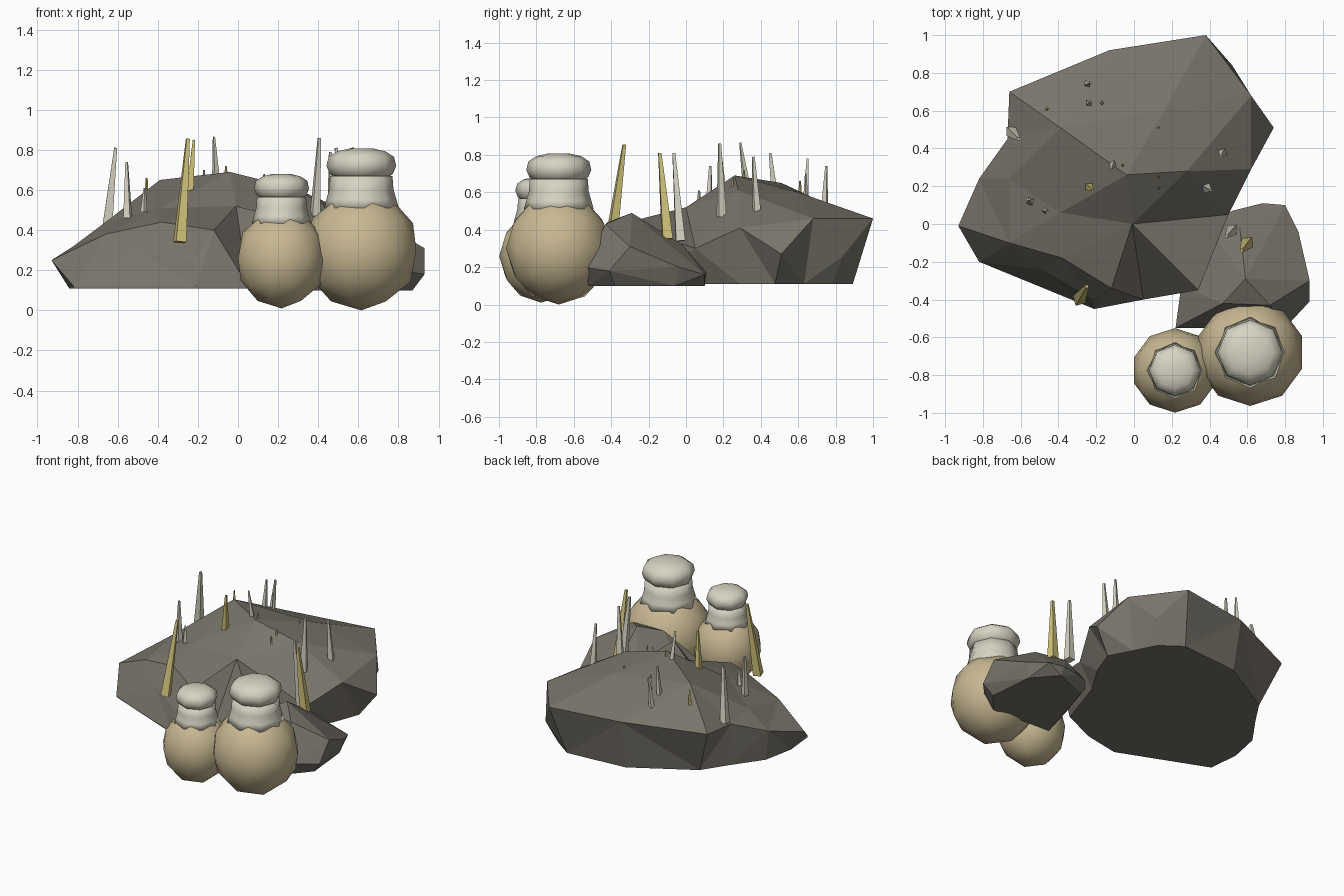
import bpy
import bmesh
import math
from mathutils import Vector
from mathutils.geometry import delaunay_2d_cdt

if "Cube" in bpy.data.objects:
    bpy.data.objects.remove(bpy.data.objects["Cube"], do_unlink=True)


def make_material(name, rgb):
    mat = bpy.data.materials.new(name)
    mat.use_nodes = True
    mat.diffuse_color = (*rgb, 1)
    bsdf = next(n for n in mat.node_tree.nodes if n.type == "BSDF_PRINCIPLED")
    bsdf.inputs["Base Color"].default_value = (*rgb, 1)
    return mat


STONE = make_material("stone_grey_brown", (0.19, 0.175, 0.147))
TAN = make_material("clay_tan", (0.58, 0.48, 0.29))
PALE = make_material("pale_ivory", (0.68, 0.66, 0.54))
STRAW = make_material("straw_yellow", (0.65, 0.56, 0.2))


def finish(bm, name, mat, smooth=False):
    """Turn a bmesh into a named object with one colour."""
    bmesh.ops.recalc_face_normals(bm, faces=bm.faces)
    mesh = bpy.data.meshes.new(name)
    for face in bm.faces:
        face.smooth = smooth
    bm.to_mesh(mesh)
    bm.free()
    mesh.materials.append(mat)
    obj = bpy.data.objects.new(name, mesh)
    bpy.context.scene.collection.objects.link(obj)
    return obj


# Large boulder: faceted top over an outline, with undercut sides
GROUND = 0.11
CENTRE = Vector((-0.05, 0.28))
# x, y, z and how far the foot is pulled in towards the centre
rim = [
    (-.93, -.01, .25, .1), (-.82, -.2, .12, 0), (-.21, -.45, .12, 0),
    (.05, -.4, .12, 0), (.34, -.35, .43, .1), (.5, .05, .3, .14),
    (.62, .29, .41, .1), (.74, .51, .27, .15), (.62, .68, .46, .12),
    (.52, .84, .26, .1), (.38, 1, .46, .15), (-.13, .92, .46, .1),
    (-.66, .7, .43, .2), (-.67, .45, .41, .03), (-.82, .24, .32, .03),
]
crown = [
    (-.66, -.1, .38), (-.66, .24, .44), (-.39, .06, .51), (-.04, .26, .69),
    (.28, .28, .61), (-.01, 0, .52), (.16, .6, .6), (-.39, .51, .65),
    (-.38, -.18, .44), (-.12, -.34, .4), (-.22, -.395, .25), (-.49, -.24, .29),
]
BACK_LEDGE = (8, 10)  # straight edge above the undercut corner


def build_boulder():
    points = [p[:3] for p in rim] + crown
    count = len(rim)
    edges = [(i, (i + 1) % count) for i in range(count)]
    flat = [Vector(p[:2]) for p in points]
    result = delaunay_2d_cdt(flat, edges + [BACK_LEDGE], [], 1, 1e-5)
    bm = bmesh.new()
    top = [bm.verts.new(p) for p in points]
    for tri in result[2]:
        bm.faces.new([top[result[3][i][0]] for i in tri])
    foot = []
    for x, y, z, pull in rim:
        p = Vector((x, y)).lerp(CENTRE, pull)
        foot.append(bm.verts.new((p.x, p.y, GROUND)))
    sides = [bm.faces.new((top[a], foot[a], foot[b], top[b])) for a, b in edges]
    bmesh.ops.triangulate(bm, faces=sides)
    bm.faces.new(foot)
    finish(bm, "large_boulder", STONE)


build_boulder()

# Small boulder: convex stone beside the large one
small_points = [
    (.59, -.29, .49), (.56, -.02, .32), (.47, -.42, .44), (.72, -.43, .43),
    (.22, -.55, .2), (.25, -.33, .23), (.38, 0, .2), (.52, .07, .18),
    (.68, .11, .17), (.8, .1, .16), (.87, -.04, .2), (.93, -.3, .31),
    (.93, -.41, .18), (.8, -.55, .2), (.3, -.5, .1), (.45, 0, .1),
    (.7, .1, .1), (.84, -.06, .1), (.87, -.38, .1), (.75, -.52, .1),
]
bm = bmesh.new()
for p in small_points:
    bm.verts.new(p)
hull = bmesh.ops.convex_hull(bm, input=bm.verts)
bmesh.ops.delete(bm, geom=list(set(hull["geom_interior"])), context="VERTS")
finish(bm, "small_boulder", STONE)


def lathe(name, profile, mat, sides=8):
    """Spin a radius/height profile around z, starting and ending closed."""
    bm = bmesh.new()
    rings = []
    for radius, z in profile:
        angles = [2 * math.pi * i / sides for i in range(sides)]
        rings.append([bm.verts.new((radius * math.cos(a), radius * math.sin(a), z))
                      for a in angles])
    for low, high in zip(rings, rings[1:]):
        for i in range(sides):
            j = (i + 1) % sides
            bm.faces.new((low[i], low[j], high[j], high[i]))
    bm.faces.new(rings[0])
    bm.faces.new(rings[-1])
    return finish(bm, name, mat, True)


# Two round pots, each a body with a flared neck and a domed stopper
def build_pot(prefix, x, y, z, width, height):
    bm = bmesh.new()
    bmesh.ops.create_icosphere(bm, subdivisions=2, radius=1)
    for v in bm.verts:
        v.co = (v.co.x * .288, v.co.y * .283, .3 + v.co.z * .3)
    body = finish(bm, prefix + "_body", TAN, True)
    neck = lathe(prefix + "_neck",
                 [(.187, .51), (.174, .555), (.16, .605), (.155, .67)], PALE)
    stopper = lathe(prefix + "_stopper",
                    [(.13, .66), (.157, .68), (.174, .72), (.163, .765),
                     (.12, .793), (.055, .808)], PALE)
    for part in (body, neck, stopper):
        part.location = (x, y, z)
        part.scale = (width, width, height)


build_pot("large_pot", .615, -.68, 0, 1, 1)
build_pot("small_pot", .217, -.775, .01, .79, .83)


# Thin tapered spikes growing from the stones
def build_spike(name, base, tip, radius, mat):
    base, tip = Vector(base), Vector(tip)
    axis = tip - base
    bm = bmesh.new()
    bmesh.ops.create_cone(bm, cap_ends=True, segments=4, radius1=radius,
                          radius2=radius * .3, depth=axis.length)
    obj = finish(bm, name, mat)
    obj.rotation_euler = axis.to_track_quat("Z", "Y").to_euler()
    obj.location = (base + tip) / 2


pale_spikes = [
    ((-.65, .49, .43), (-.61, .45, .81), .034),
    ((-.55, .12, .46), (-.555, .13, .74), .025),
    ((-.47, .07, .49), (-.465, .07, .61), .018),
    ((-.11, .32, .66), (-.12, .29, .865), .02),
    ((-.24, .64, .55), (-.23, .65, .78), .022),
    ((-.17, .64, .55), (-.17, .64, .7), .014),
    ((-.25, .74, .5), (-.23, .75, .74), .022),
    ((.47, .38, .47), (.46, .36, .79), .027),
    ((.385, .19, .47), (.405, .18, .86), .03),
    ((.52, -.03, .34), (.49, -.065, .81), .035),
    ((.13, .19, .54), (.13, .19, .65), .012),
]
straw_spikes = [
    ((-.29, -.4, .34), (-.25, -.33, .855), .038),
    ((.6, -.1, .35), (.57, -.14, .81), .038),
    ((-.24, .2, .58), (-.22, .18, .85), .026),
    ((-.46, .61, .5), (-.455, .61, .66), .016),
    ((-.06, .31, .65), (-.06, .31, .72), .012),
    ((.13, .51, .57), (.13, .51, .64), .012),
    ((.13, .25, .6), (.13, .25, .68), .012),
]
for label, spikes, mat in (("pale_spike", pale_spikes, PALE),
                           ("straw_spike", straw_spikes, STRAW)):
    for n, (base, tip, radius) in enumerate(spikes):
        build_spike(f"{label}_{n + 1}", base, tip, radius, mat)
